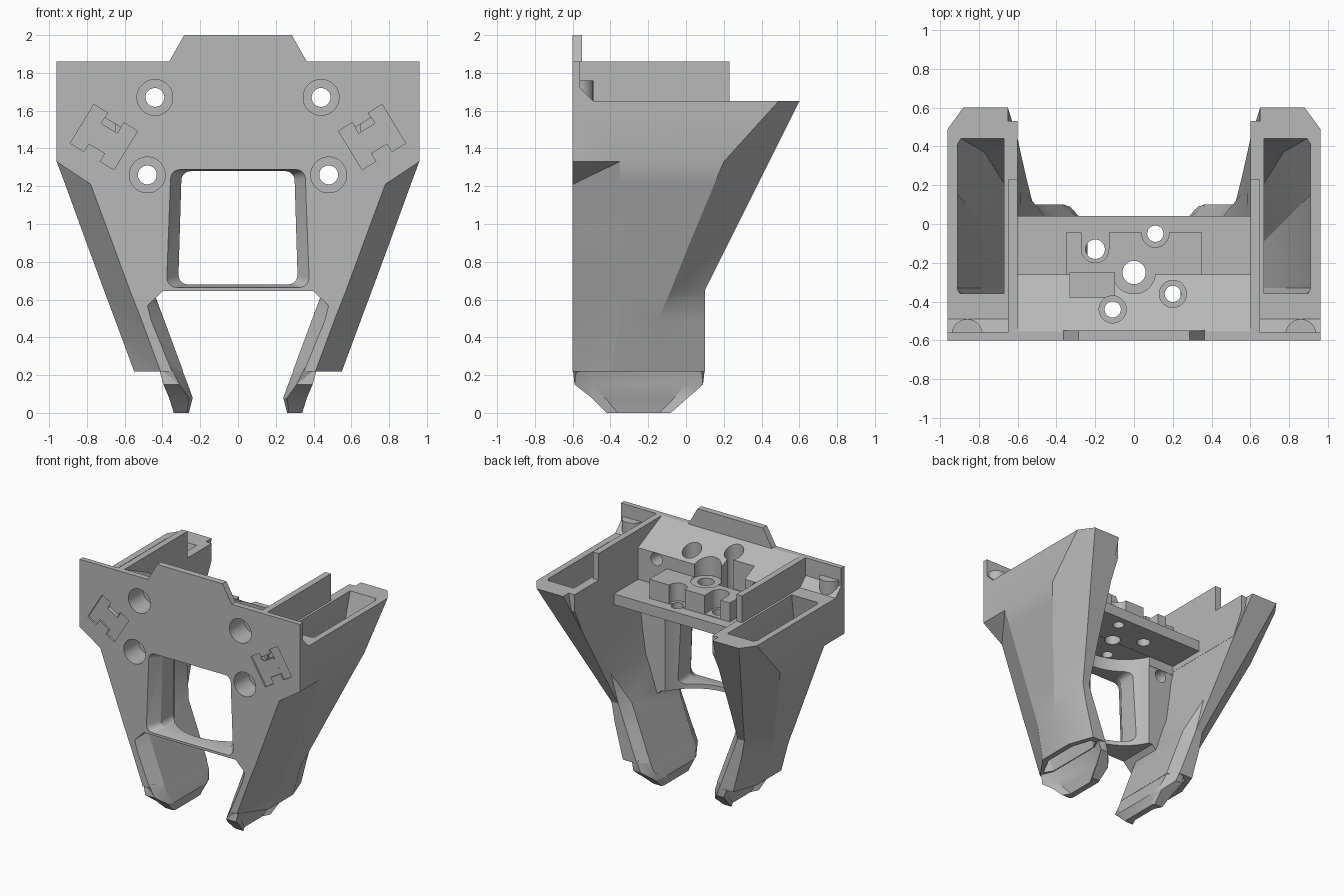
import bpy, bmesh, math
from mathutils import Vector

if "Cube" in bpy.data.objects:
    bpy.data.objects.remove(bpy.data.objects["Cube"])

grey = bpy.data.materials.new("plain grey")
grey.diffuse_color = (0.48, 0.48, 0.48, 1)
grey.use_nodes = True
grey.node_tree.nodes["Principled BSDF"].inputs["Base Color"].default_value = grey.diffuse_color


def finish(name, bm):
    bmesh.ops.recalc_face_normals(bm, faces=bm.faces)
    me = bpy.data.meshes.new(name)
    bm.to_mesh(me)
    bm.free()
    me.materials.append(grey)
    ob = bpy.data.objects.new(name, me)
    bpy.context.collection.objects.link(ob)
    return ob


def loft(name, rings):
    """Closed solid through rings of equal point count; twisted quads are split."""
    bm = bmesh.new()
    vs = [[bm.verts.new(p) for p in r] for r in rings]
    n = len(vs[0])
    for a, b in zip(vs, vs[1:]):
        for i in range(n):
            j = (i + 1) % n
            p, q, r, t = a[i].co, a[j].co, b[j].co, b[i].co
            if abs((q - p).cross(t - p).dot(r - p)) > 1e-7:
                bm.faces.new((a[i], a[j], b[i]))
                bm.faces.new((a[j], b[j], b[i]))
            else:
                bm.faces.new((a[i], a[j], b[j], b[i]))
    bm.faces.new(vs[0])
    bm.faces.new(vs[-1])
    return finish(name, bm)


def prism(name, pts, lo, hi, axis):
    """Extrude a 2D outline along x ('yz' outline) or y ('xz' outline)."""
    if axis == 'x':
        return loft(name, [[(d, a, b) for a, b in pts] for d in (lo, hi)])
    return loft(name, [[(a, d, b) for a, b in pts] for d in (lo, hi)])


def box(name, x0, x1, y0, y1, z0, z1):
    return prism(name, [(x0, z0), (x1, z0), (x1, z1), (x0, z1)], y0, y1, 'y')


def cyl(name, c, r, lo, hi, axis, n=32):
    ring = [(c[0] + r * math.cos(2 * math.pi * (i + 0.5) / n),
             c[1] + r * math.sin(2 * math.pi * (i + 0.5) / n)) for i in range(n)]
    if axis == 'z':
        return loft(name, [[(x, y, d) for x, y in ring] for d in (lo, hi)])
    return prism(name, ring, lo, hi, 'y')


def boolean(ob, other, op='DIFFERENCE'):
    m = ob.modifiers.new("bool", 'BOOLEAN')
    m.operation, m.object = op, other
    for solver in ('EXACT', 'MANIFOLD', 'FLOAT'):
        m.solver = solver
        dg = bpy.context.evaluated_depsgraph_get()
        me = bpy.data.meshes.new_from_object(ob.evaluated_get(dg))
        if len(me.polygons) > 0.6 * len(ob.data.polygons):
            break
    else:
        me = ob.data
    ob.modifiers.clear()
    ob.data = me
    bpy.data.objects.remove(other)


def slanted_box(s, du, dv, w, h, depth):
    """Pocket cutter on the front face, turned about y."""
    u = Vector((0.854 * s, 0.52))
    v = Vector((-0.52 * s, 0.854))
    c = Vector((0.71 * s, 1.46)) + u * du + v * dv
    pts = [c + u * a * w / 2 + v * b * h / 2 for a, b in ((-1, -1), (1, -1), (1, 1), (-1, 1))]
    return prism("pocket", [tuple(p) for p in pts], -0.65, -0.6 + depth, 'y')


def cut_clips(ob, s):
    # H-shaped shallow pocket with a deeper slot in its upper notch
    boolean(ob, slanted_box(s, 0, 0, 0.262, 0.14, 0.012))
    for e in (-1, 1):
        boolean(ob, slanted_box(s, e * 0.0925, 0, 0.085, 0.24, 0.0125))
    boolean(ob, slanted_box(s, 0, 0.073, 0.1, 0.036, 0.06))


# Centre body: sloped head, shelf, and lower plate
body = prism("centre_body", [(-0.6, 1.31), (-0.6, 1.86), (-0.555, 1.86), (-0.26, 1.72),
                             (-0.26, 1.47), (0.04, 1.47), (0.04, 1.385), (-0.262, 1.385),
                             (-0.262, 1.31)], -0.649, 0.649, 'x')
half = [(0.4, 0.645), (0.49, 0.555), (0.5, 0.65), (0.62, 1.32)]
plate = prism("plate", half + [(-x, z) for x, z in reversed(half)], -0.6, -0.265, 'y')
boolean(body, plate, 'UNION')
boolean(body, box("lump", -0.35, 0.35, -0.3, -0.045, 1.4, 1.62), 'UNION')


# Tapered window with rounded corners
def window_ring(y, bot, top, z0, z1, r=0.05):
    pts = []
    for cx, cz, a0 in ((bot - r, z0 + r, -90), (top - r, z1 - r, 0),
                       (-top + r, z1 - r, 90), (-bot + r, z0 + r, 180)):
        for k in range(6):
            a = math.radians(a0 + 18 * k)
            pts.append((cx + r * math.cos(a), y, cz + r * math.sin(a)))
    return pts


boolean(body, loft("window", [window_ring(-0.62, 0.39, 0.37, 0.66, 1.29),
                              window_ring(-0.51, 0.315, 0.30, 0.68, 1.28),
                              window_ring(-0.2, 0.315, 0.30, 0.68, 1.28)]))
# Curved hollow behind the window, up to the shelf
boolean(body, cyl("window_arc", (0, -0.1), 0.403, 0.5, 1.383, 'z', 48))

# Front screw holes with counterbores
for s in (-1, 1):
    for x, z in ((0.44, 1.67), (0.48, 1.26)):
        boolean(body, cyl("bore", (x * s, z), 0.095, -0.7, -0.42, 'y'))
        boolean(body, cyl("hole", (x * s, z), 0.05, -0.7, 0.2, 'y'))
    cut_clips(body, s)

# Shelf recesses and vertical holes
boolean(body, box("recess", -0.33, -0.1, -0.38, -0.25, 1.55, 1.9))
boolean(body, box("slot", -0.27, -0.13, -0.13, 0.0, 1.475, 1.9))
boolean(body, box("slot", 0.04, 0.18, -0.05, 0.1, 1.475, 1.9))
for x, y, r, r2, z in ((-0.2, -0.13, 0.05, 0.07, 1.478), (0.11, -0.05, 0.042, 0.07, 1.478),
                       (0, -0.25, 0.06, 0.11, 1.615), (0.2, -0.36, 0.042, 0.07, 1.5),
                       (-0.11, -0.44, 0.042, 0.07, 1.5)):
    boolean(body, cyl("bore", (x, y), r2, z, 2.0, 'z'))
    boolean(body, cyl("hole", (x, y), r, 1.1, 2.0, 'z'))

# Top tab
prism("top_tab", [(-0.37, 1.85), (0.37, 1.85), (0.285, 2.0), (-0.285, 2.0)], -0.6, -0.55, 'y')

# Duct outlines, level by level: front inner, front outer, side, back, inner side
DUCT = [
    (1.65, [(.62, -.6), (.96, -.6), (.96, -.35), (.96, .49), (.88, .6), (.65, .6), (.65, .45), (.65, -.45)]),
    (1.33, [(.60, -.6), (.96, -.6), (.96, -.35), (.96, .2), (.785, .44), (.60, .44), (.60, .3), (.60, -.45)]),
    (1.21, [(.58, -.6), (.78, -.6), (.915, -.35), (.915, .15), (.748, .38), (.587, .38), (.585, .25), (.575, -.45)]),
    (0.90, [(.54, -.6), (.665, -.6), (.802, -.35), (.802, .02), (.653, .225), (.552, .225), (.55, .15), (.53, -.46)]),
    (0.65, [(.50, -.6), (.573, -.6), (.71, -.35), (.71, -.08), (.579, .1), (.52, .1), (.45, .03), (.45, -.5)]),
    (0.49, [(.46, -.6), (.51, -.6), (.65, -.35), (.65, -.15), (.55, .1), (.46, .1), (.39, .03), (.39, -.5)]),
    (0.22, [(.35, -.6), (.41, -.6), (.55, -.4), (.55, -.1), (.48, .1), (.36, .1), (.29, .03), (.29, -.5)]),
]
CAVITY = [
    (1.67, [(.67, -.355), (.90, -.355), (.91, -.34), (.91, .43), (.90, .445), (.67, .445), (.67, .40), (.67, -.33)]),
    (1.33, [(.655, -.42), (.82, -.42), (.91, -.33), (.91, .15), (.77, .37), (.655, .37), (.655, .3), (.655, -.4)]),
    (0.65, [(.52, -.5), (.56, -.52), (.66, -.33), (.66, -.1), (.565, .04), (.54, .04), (.505, -.01), (.505, -.46)]),
    (0.20, [(.41, -.53), (.42, -.54), (.50, -.38), (.50, -.1), (.45, .05), (.41, .05), (.375, -.02), (.375, -.48)]),
]
# Curled lip below the outlet
LIP = [
    (0.24, [(.355, -.6), (.42, -.58), (.38, -.49), (.38, -.01), (.42, .08), (.365, .1), (.30, .03), (.30, -.5)]),
    (0.15, [(.31, -.59), (.395, -.59), (.355, -.49), (.355, -.01), (.395, .09), (.33, .09), (.265, .02), (.265, -.5)]),
    (0.08, [(.26, -.5), (.365, -.5), (.33, -.43), (.33, -.06), (.365, .01), (.26, .01), (.24, -.05), (.24, -.45)]),
    (0.00, [(.27, -.42), (.34, -.42), (.31, -.36), (.31, -.14), (.34, -.08), (.27, -.08), (.26, -.1), (.26, -.4)]),
]


def levels(data, s):
    return [[(x * s, y, z) for x, y in pts] for z, pts in data]


for s, side in ((-1, "left"), (1, "right")):
    duct = loft(side + "_duct", levels(DUCT, s))
    boolean(duct, loft("cavity", levels(CAVITY, s)))
    cut_clips(duct, s)
    loft(side + "_nozzle_lip", levels(LIP, s))
    # Upright wall between the duct and the shelf
    prism(side + "_inner_wall", [(-0.56, 1.34), (-0.56, 1.86), (0.23, 1.86), (0.23, 1.65),
                                 (0.53, 1.65), (0.53, 1.52), (0.44, 1.34)],
          0.6 * s, 0.65 * s, 'x')
    # Front plate corner above the duct, with its half-round boss
    x0, x1 = sorted((0.64 * s, 0.96 * s))
    prism(side + "_plate_corner", [(-0.6, 1.64), (-0.6, 1.86), (-0.56, 1.86), (-0.56, 1.72),
                                   (-0.49, 1.65), (-0.49, 1.64)], x0, x1, 'x')
    arc = [(0.86 * s + 0.08 * math.cos(math.pi * k / 12),
            -0.57 + 0.08 * math.sin(math.pi * k / 12)) for k in range(13)]
    loft(side + "_boss", [[(x, y, z) for x, y in arc] for z in (1.64, 1.76)])

# Smooth round walls, keep edges sharp
for ob in bpy.data.objects:
    ob.data.shade_smooth()
    ob.data.set_sharp_from_angle(angle=math.radians(25))
